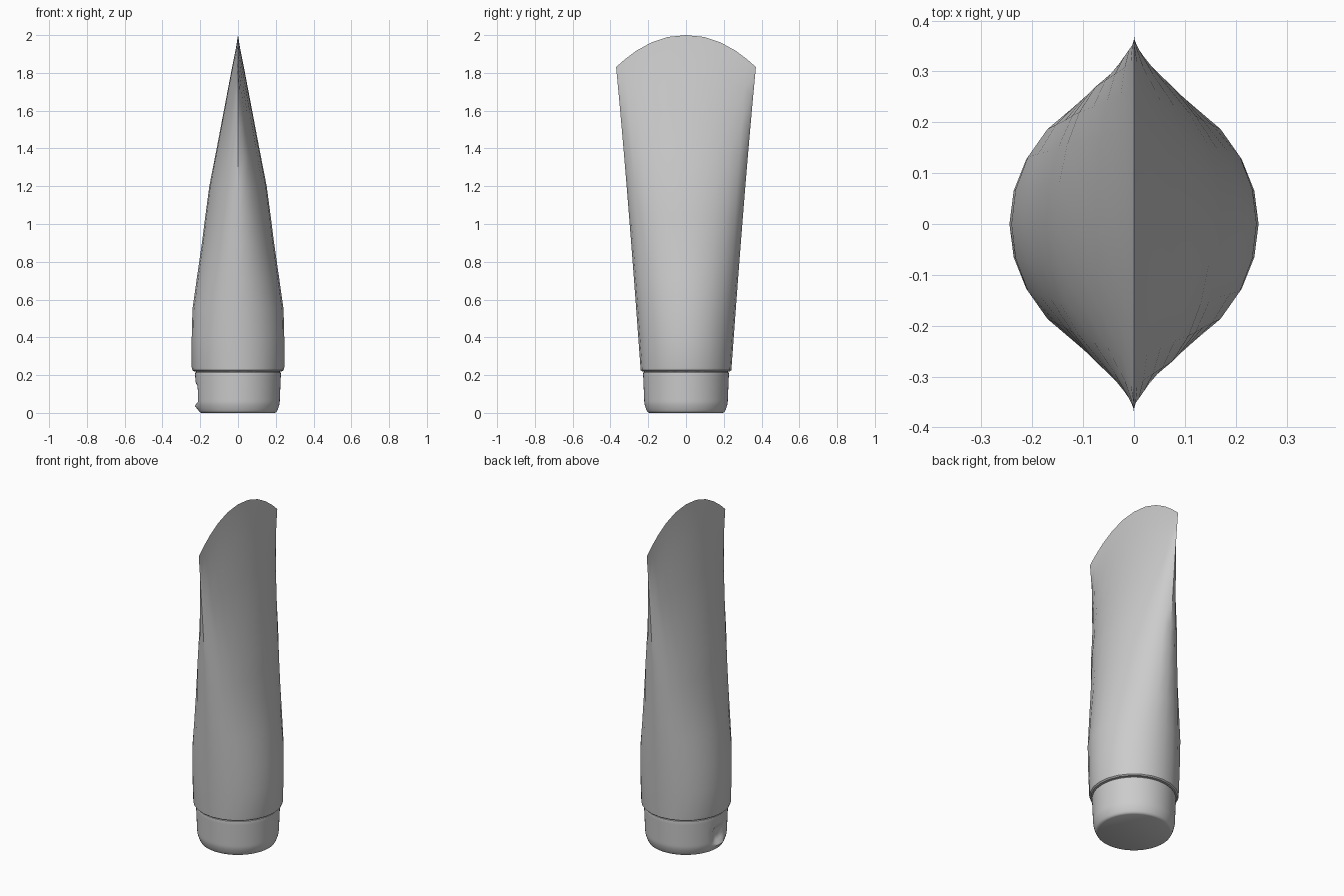
import bpy, bmesh
from math import sin, cos, pi, exp, radians, atan2

if "Cube" in bpy.data.objects:
    bpy.data.objects.remove(bpy.data.objects["Cube"])

grey = bpy.data.materials.new("plain grey")
grey.use_nodes = True
grey.diffuse_color = (0.6, 0.6, 0.6, 1)
grey.node_tree.nodes["Principled BSDF"].inputs["Base Color"].default_value = (0.6, 0.6, 0.6, 1)


def loft(name, rings, close_top):
    """Skin a stack of point rings, closing the base and optionally the top."""
    bm = bmesh.new()
    loops = [[bm.verts.new(p) for p in ring] for ring in rings]
    n = len(loops[0])
    for low, high in zip(loops, loops[1:]):
        for i in range(n):
            j = (i + 1) % n
            bm.faces.new((low[i], low[j], high[j], high[i]))
    bm.faces.new(loops[0][::-1])
    if close_top:
        bm.faces.new(loops[-1])
    bmesh.ops.remove_doubles(bm, verts=bm.verts, dist=0.0001)
    bmesh.ops.recalc_face_normals(bm, faces=bm.faces)
    mesh = bpy.data.meshes.new(name)
    bm.to_mesh(mesh)
    bm.free()
    mesh.materials.append(grey)
    obj = bpy.data.objects.new(name, mesh)
    bpy.context.collection.objects.link(obj)
    bpy.ops.object.select_all(action='DESELECT')
    bpy.context.view_layer.objects.active = obj
    obj.select_set(True)
    bpy.ops.object.shade_smooth_by_angle(angle=radians(35))
    return obj


# Tube body: round at the shoulder, pinched flat to a curved crimp at the top
def body_ring(z, half_x, half_y, sides=24):
    ring = []
    lift = max(0, (z - 0.55) / 1.45) ** 1.5
    for i in range(sides):
        a = 2 * pi * i / sides
        x, y = half_x * cos(a), half_y * sin(a)
        ring.append((x, y, z - 0.17 * lift * abs(y / 0.37) ** 2.1))
    return ring


widths = [(0.24, 0.245), (0.4, 0.245), (0.55, 0.241), (0.72, 0.217), (0.9, 0.191),
          (1.05, 0.172), (1.2, 0.152), (1.4, 0.113), (1.6, 0.075), (1.8, 0.037),
          (1.92, 0.013), (2.0, 0.0)]
body = [body_ring(0.22, r, r) for r in (0.2, 0.233)]
body.append(body_ring(0.226, 0.241, 0.24))
body += [body_ring(z, w, 0.241 + 0.129 * (z - 0.24) / 1.76) for z, w in widths]
loft("tube_body", body, False)


# Cap: rounded base with a thumb scoop and small lip on one side
def cap_ring(z, radius, sides=96):
    ring = []
    for i in range(sides):
        a = 2 * pi * i / sides
        off = atan2(sin(a - pi), cos(a - pi))
        spread = exp(-(off / 0.22) ** 4)
        scoop = 0.025 * exp(-((z - 0.1) / 0.045) ** 4)
        lip = 0.012 * exp(-((z - 0.037) / 0.014) ** 2)
        r = radius + spread * (lip - scoop)
        ring.append((r * cos(a), r * sin(a), z))
    return ring


base = [(0.0, 0.195), (0.004, 0.203), (0.012, 0.208), (0.025, 0.213), (0.037, 0.217), (0.05, 0.22)]
wall = [(0.06 + 0.012 * k, 0.221 + 0.0005 * k) for k in range(13)]
rim = [(0.213, 0.226), (0.219, 0.22), (0.221, 0.2)]
loft("flip_cap", [cap_ring(z, r) for z, r in base + wall + rim], True)
